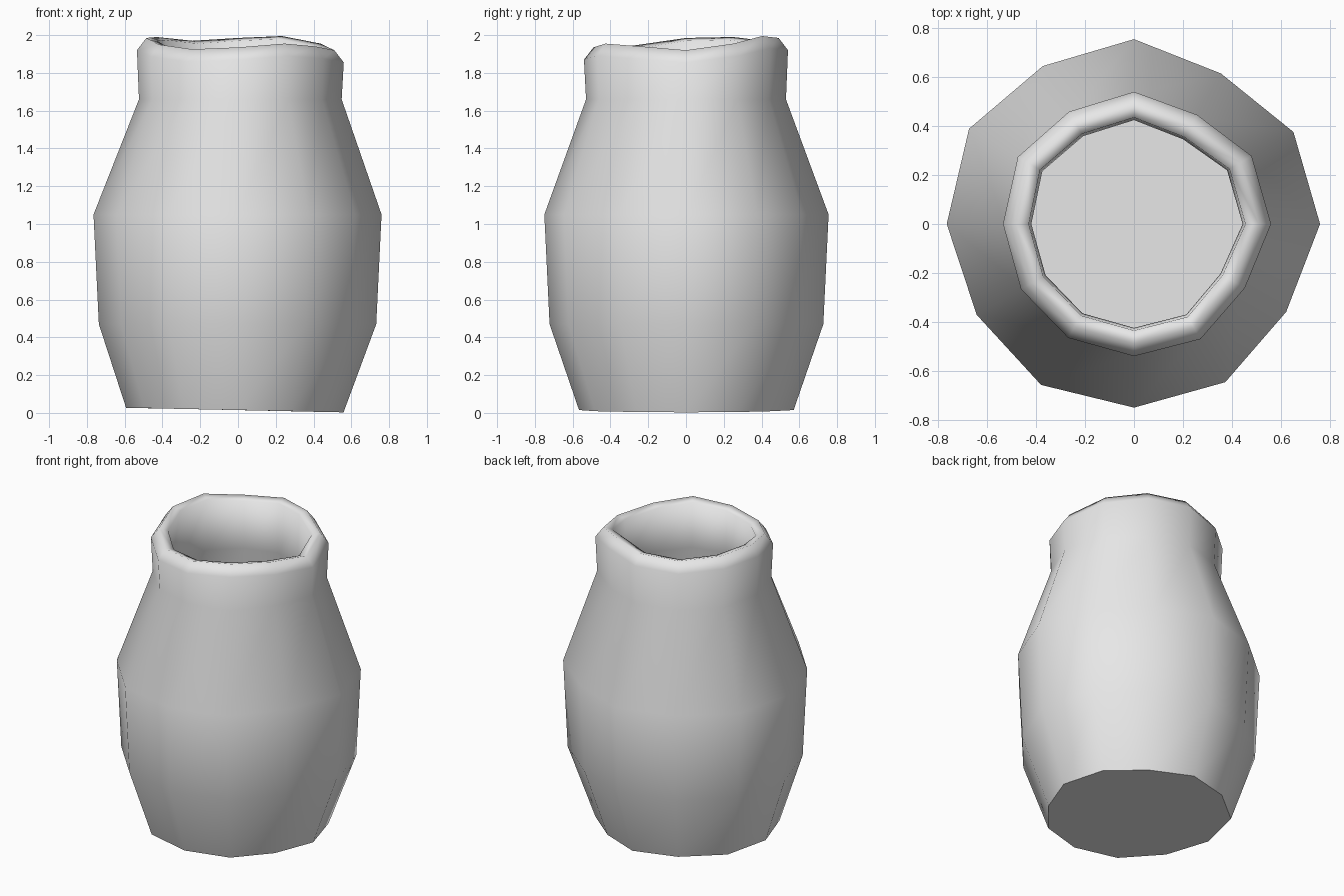
import bpy
import bmesh
import math

cube = bpy.data.objects.get("Cube")
if cube:
    bpy.data.objects.remove(cube, do_unlink=True)

SIDES = 12
# Hand-made irregularity: belly radius, lip radius and lip height, counter-clockwise from +x
BELLY = [.76, .752, .71, .755, .745, .778, .765, .742, .759, .75, .746, .718]
LIP = [.56, .555, .515, .54, .53, .548, .535, .533, .537, .54, .543, .523]
CREST = [1.92, 1.955, 1.995, 1.985, 1.97, 1.99, 1.985, 1.95, 1.925, 1.935, 1.955, 1.94]

clay = bpy.data.materials.new("grey clay")
clay.use_nodes = True
colour = (0.8, 0.8, 0.8, 1)
clay.diffuse_color = colour
clay.node_tree.nodes["Principled BSDF"].inputs["Base Color"].default_value = colour

bm = bmesh.new()


def ring(radii, heights):
    """One loop of vertices around the pot."""
    loop = []
    for i in range(SIDES):
        a = math.tau * i / SIDES
        loop.append(bm.verts.new((radii[i] * math.cos(a), radii[i] * math.sin(a), heights[i])))
    return loop


def scaled(radii, factor, offset=0):
    return [r * factor + offset for r in radii]


def level(z):
    return [z] * SIDES


# Slightly tilted foot
foot_z = [.015 - .012 * math.cos(math.tau * i / SIDES) for i in range(SIDES)]
foot_r = [r * .755 - .015 * math.cos(math.tau * i / SIDES) for i, r in enumerate(BELLY)]
WALL = -.105
rings = [
    # outer wall
    ring(foot_r, foot_z),
    ring(scaled(BELLY, .963), level(.47)),
    ring(BELLY, level(1.05)),
    ring(scaled(LIP, .98), level(1.66)),
    # rounded lip
    ring(LIP, [z - .065 for z in CREST]),
    ring(scaled(LIP, 1, -.05), CREST),
    ring(scaled(LIP, 1, WALL), [z - .015 for z in CREST]),
    # inner wall
    ring(scaled(LIP, .98, WALL), level(1.64)),
    ring(scaled(BELLY, 1, WALL), level(1.04)),
    ring(scaled(BELLY, .963, WALL), level(.49)),
    ring(scaled(BELLY, .76, WALL + .02), level(.12)),
]

for low, high in zip(rings, rings[1:]):
    for i in range(SIDES):
        j = (i + 1) % SIDES
        bm.faces.new((low[i], low[j], high[j], high[i])).smooth = True

# Flat underside and inner floor
bm.faces.new(reversed(rings[0]))
bm.faces.new(rings[-1])
for loop in (rings[0], rings[-1]):
    for i in range(SIDES):
        bm.edges.get((loop[i], loop[(i + 1) % SIDES])).smooth = False

mesh = bpy.data.meshes.new("pot")
bm.to_mesh(mesh)
bm.free()
mesh.materials.append(clay)
bpy.context.collection.objects.link(bpy.data.objects.new("pot", mesh))
